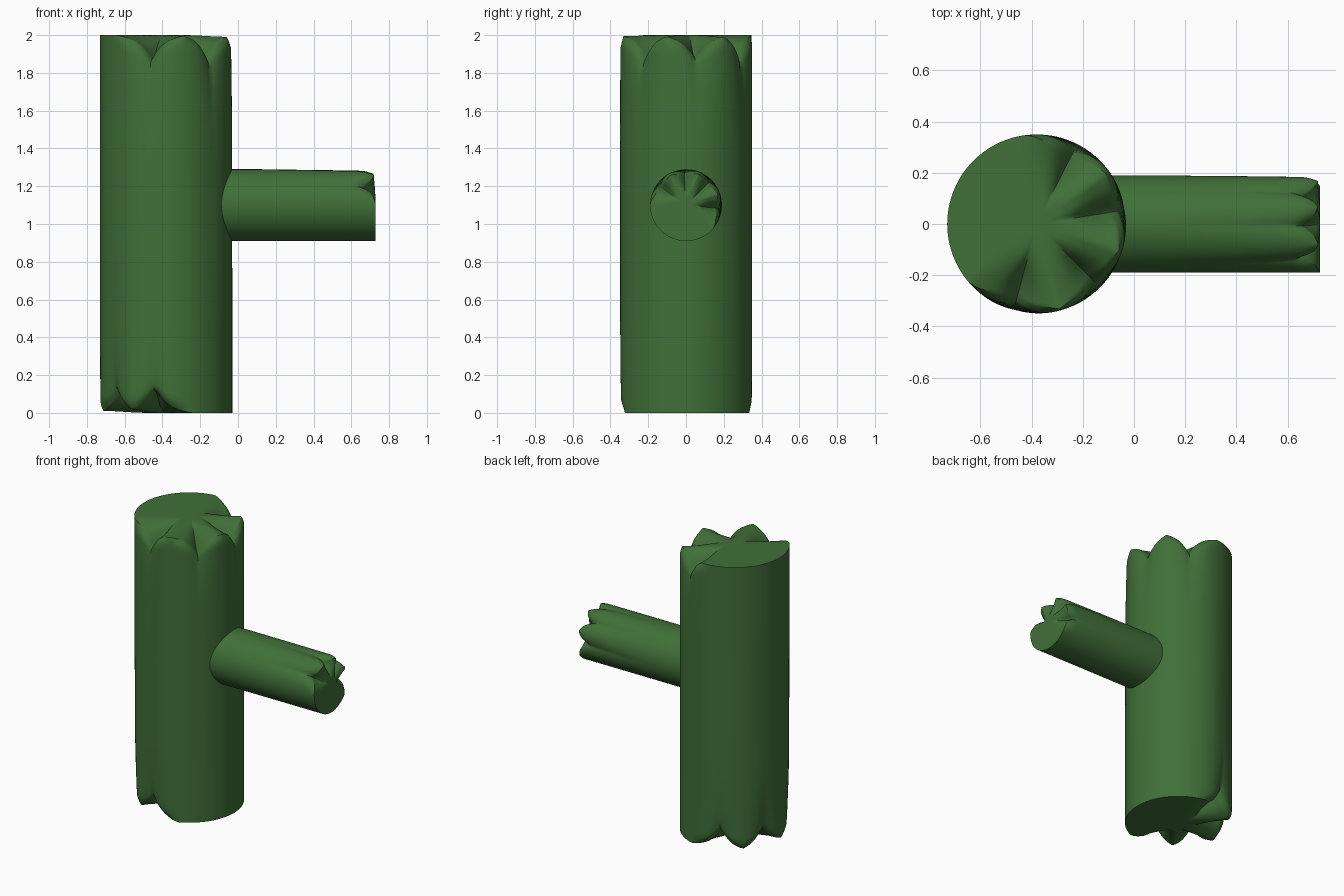
import bpy, bmesh, math
from mathutils import Matrix

if "Cube" in bpy.data.objects:
    bpy.data.objects.remove(bpy.data.objects["Cube"], do_unlink=True)

green = bpy.data.materials.new("leaf green")
green.use_nodes = True
COLOUR = (0.052, 0.16, 0.04, 1)
green.diffuse_color = COLOUR
green.node_tree.nodes["Principled BSDF"].inputs["Base Color"].default_value = COLOUR

SEGMENTS = 120


def smooth(t):
    t = max(0.0, min(1.0, t))
    return t * t * (3 - 2 * t)


def chipped(angle, notches):
    """Return notch strength and worn-rim strength at an angle in degrees."""
    gaps = [abs((angle - n + 180) % 360 - 180) for n in notches]
    if not gaps:
        return 0.0, 0.0
    gap = min(gaps)
    return max(0.0, 1 - gap / 26) ** 2, smooth((36 - gap) / 18)


def worn_cylinder(name, radius, length, low_notches, high_notches, depth, matrix):
    """Cylinder along local z with scalloped, worn arcs on its end rims."""
    bm = bmesh.new()
    near = [0, 0.006, 0.015, 0.03, 0.05, 0.08, 0.12, 0.18, 0.26, 0.38, 0.5]
    cap = [0.15, 0.3, 0.45, 0.6, 0.72, 0.82, 0.9, 0.96]
    half = length / 2
    steps = [s for s in near if s < half]

    # Profile stations: cap rings, then side rings, for each end
    stations = [(-1, f, 0) for f in cap] + [(-1, 1, s) for s in steps]
    stations += [(1, 1, s) for s in reversed(steps)] + [(1, f, 0) for f in reversed(cap)]

    rings = []
    for end, fraction, s in stations:
        notches = high_notches if end > 0 else low_notches
        ring = []
        for i in range(SEGMENTS):
            deg = 360 * i / SEGMENTS
            notch, worn = chipped(deg, notches)
            fall = (0.88 * notch + 0.15 * worn) * depth
            drop = fall * smooth((fraction - 0.3) / 0.7) * math.exp(-s / 0.2)
            groove = 0.35 * notch * depth * math.exp(-s / 0.22)
            rounding = 0.22 * worn * depth * max(0, 1 - s / 0.06) ** 2
            r = fraction * (radius - groove - rounding)
            a = math.radians(deg)
            z = half + end * (half - s - drop)
            ring.append(bm.verts.new((r * math.cos(a), r * math.sin(a), z)))
        rings.append(ring)

    for lower, upper in zip(rings, rings[1:]):
        for i in range(SEGMENTS):
            j = (i + 1) % SEGMENTS
            bm.faces.new((lower[i], lower[j], upper[j], upper[i]))
    bm.faces.new(list(reversed(rings[0])))
    bm.faces.new(rings[-1])
    bm.transform(matrix)
    bmesh.ops.recalc_face_normals(bm, faces=bm.faces)

    mesh = bpy.data.meshes.new(name)
    bm.to_mesh(mesh)
    bm.free()
    mesh.materials.append(green)
    obj = bpy.data.objects.new(name, mesh)
    bpy.context.collection.objects.link(obj)
    bpy.ops.object.select_all(action='DESELECT')
    obj.select_set(True)
    bpy.context.view_layer.objects.active = obj
    bpy.ops.object.shade_smooth_by_angle(angle=math.radians(45))
    return obj


# Upright trunk: worn low on its right side, high on its left side
worn_cylinder("trunk", 0.35, 2.0, [108, 160, 214, 259], [-105, -45, 10, 63], 0.12,
              Matrix.Translation((-0.38, 0, 0)))

# Side branch: local x, y, z become world y, z, x
along_x = Matrix(((0, 0, 1, 0), (1, 0, 0, 0), (0, 1, 0, 0), (0, 0, 0, 1)))
worn_cylinder("branch", 0.19, 1.107, [], [-5, 45, 92, 143], 0.07,
              Matrix.Translation((-0.38, 0, 1.1)) @ along_x)
